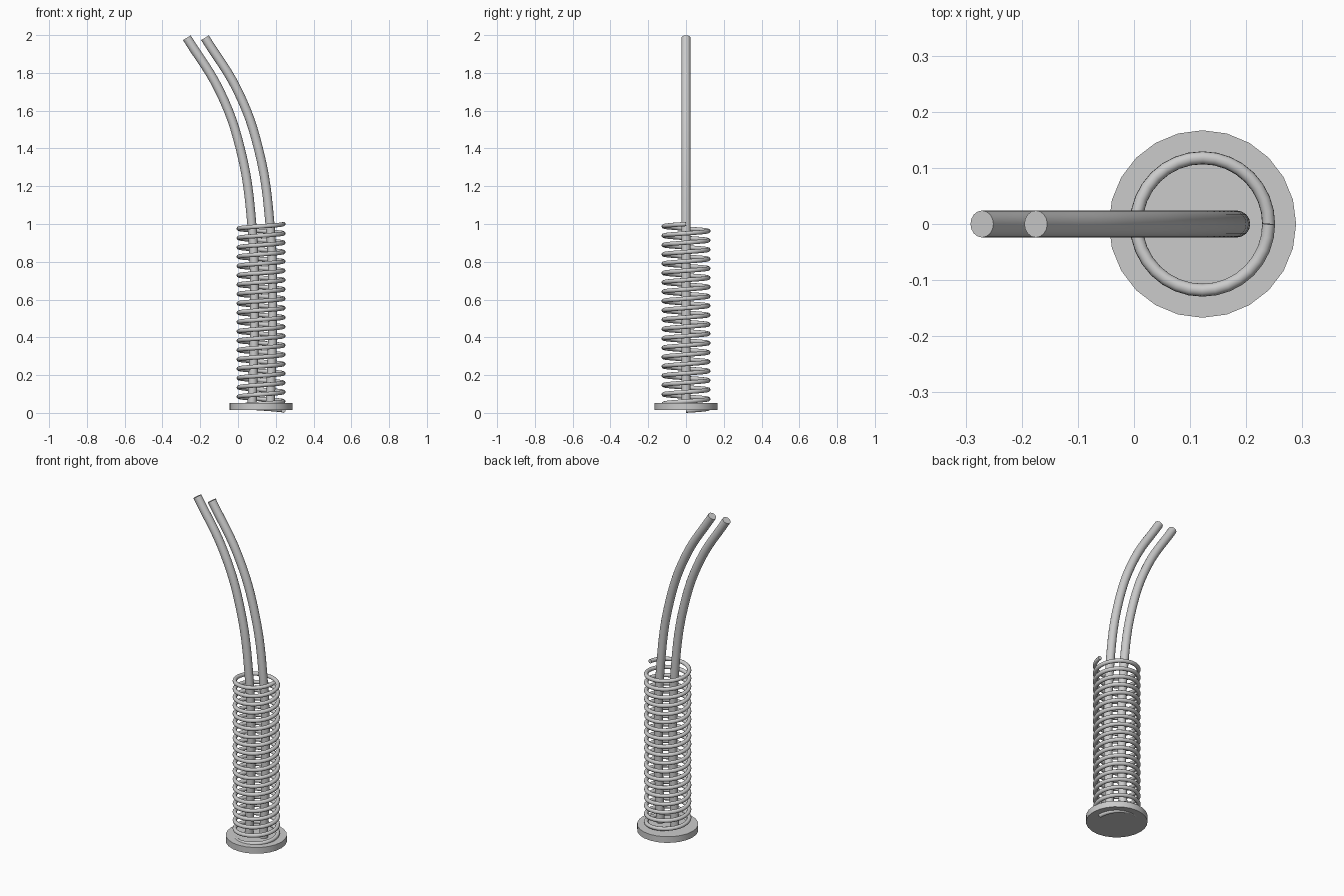
import bpy
from math import cos, sin, tau, radians

cube = bpy.data.objects.get("Cube")
if cube:
    bpy.data.objects.remove(cube)

AXIS_X = 0.122   # shared axis of base and spring

metal = bpy.data.materials.new("light_grey_metal")
metal.use_nodes = True
grey = (0.6, 0.6, 0.6, 1)
metal.diffuse_color = grey
metal.node_tree.nodes["Principled BSDF"].inputs["Base Color"].default_value = grey


def finish(obj, name):
    """Name the part, colour it and smooth its round faces."""
    obj.name = name
    obj.data.materials.clear()
    obj.data.materials.append(metal)
    bpy.ops.object.select_all(action='DESELECT')
    obj.select_set(True)
    bpy.context.view_layer.objects.active = obj
    bpy.ops.object.shade_smooth_by_angle(angle=radians(40))


def tube(name, points, radius, bevel_res, bezier=False):
    """Sweep a capped round section along the points."""
    curve = bpy.data.curves.new(name, 'CURVE')
    curve.dimensions = '3D'
    curve.bevel_depth = radius
    curve.bevel_resolution = bevel_res
    curve.use_fill_caps = True
    spline = curve.splines.new('BEZIER' if bezier else 'POLY')
    if bezier:
        spline.resolution_u = 6
        spline.bezier_points.add(len(points) - 1)
        for bp, p in zip(spline.bezier_points, points):
            bp.co = p
            bp.handle_left_type = bp.handle_right_type = 'AUTO'
    else:
        spline.points.add(len(points) - 1)
        for sp, p in zip(spline.points, points):
            sp.co = (*p, 1)
    obj = bpy.data.objects.new(name, curve)
    bpy.context.collection.objects.link(obj)
    bpy.ops.object.select_all(action='DESELECT')
    obj.select_set(True)
    bpy.context.view_layer.objects.active = obj
    bpy.ops.object.convert(target='MESH')
    finish(bpy.context.view_layer.objects.active, name)


# Base disc
bpy.ops.mesh.primitive_cylinder_add(vertices=24, radius=0.167, depth=0.037,
                                    location=(AXIS_X, 0, 0.0345),
                                    rotation=(0, 0, tau / 4))
finish(bpy.context.object, "base_disc")

# Coil spring, starting just under the disc
TURNS, STEPS = 20, 32
COIL_R, WIRE_R = 0.118, 0.0115
helix = []
for i in range(TURNS * STEPS + 1):
    a = tau * i / STEPS
    t = i / (TURNS * STEPS)
    helix.append((AXIS_X + COIL_R * cos(a), COIL_R * sin(a),
                  WIRE_R + t * (1.0 - WIRE_R)))
tube("coil_spring", helix, WIRE_R, 4)

# Two parallel rods rising through the spring and bending to the right
bend = [(0.074, 0.02), (0.087, 0.5), (0.073, 1.0),
        (0.012, 1.4), (-0.095, 1.7), (-0.271, 1.986)]
for name, shift in (("right_rod", 0), ("left_rod", 0.096)):
    tube(name, [(x + shift, 0, z) for x, z in bend], 0.024, 6, bezier=True)
